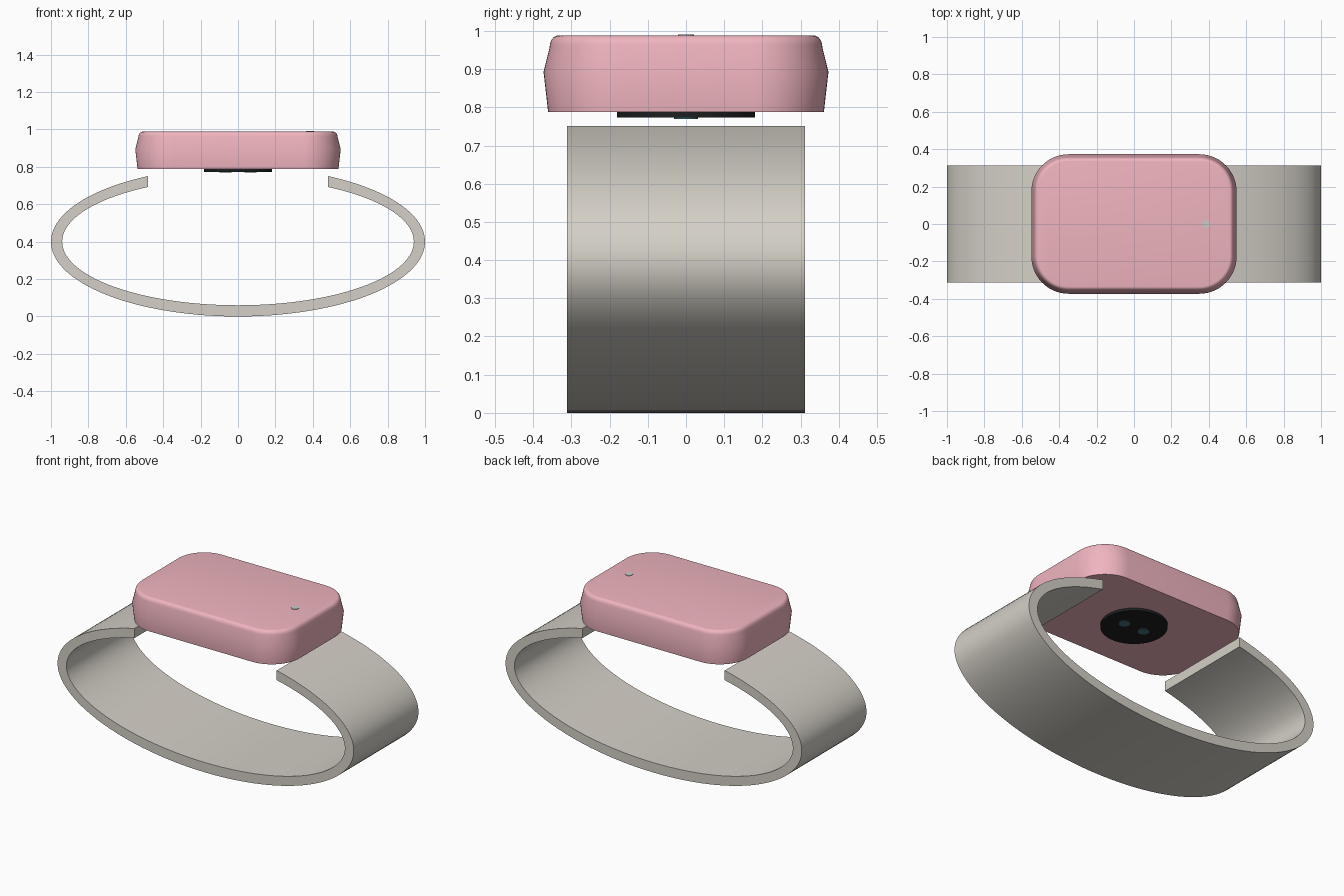
import bpy, bmesh
from math import pi, cos, sin, acos

if "Cube" in bpy.data.objects:
    bpy.data.objects.remove(bpy.data.objects["Cube"])


def material(name, rgb):
    m = bpy.data.materials.new(name)
    m.diffuse_color = (*rgb, 1)
    m.use_nodes = True
    m.node_tree.nodes["Principled BSDF"].inputs["Base Color"].default_value = m.diffuse_color
    return m


pink = material("pink_shell", (0.87, 0.46, 0.52))
stone = material("stone_strap", (0.66, 0.63, 0.57))
black = material("black_glass", (0.012, 0.013, 0.015))
teal = material("teal_lens", (0.06, 0.17, 0.22))
pale = material("pale_light", (0.7, 0.72, 0.72))


def finish(name, rings, mat, closed, angle=25):
    """Skin a list of equal-length closed rings; cap the ends or join them."""
    bm = bmesh.new()
    loops = [[bm.verts.new(p) for p in ring] for ring in rings]
    n = len(loops[0])
    for a, b in zip(loops, loops[1:]):
        for i in range(n):
            j = (i + 1) % n
            bm.faces.new((a[i], a[j], b[j], b[i]))
    if closed:
        bm.faces.new(loops[0])
        bm.faces.new(loops[-1])
    bmesh.ops.recalc_face_normals(bm, faces=bm.faces)
    mesh = bpy.data.meshes.new(name)
    bm.to_mesh(mesh)
    bm.free()
    ob = bpy.data.objects.new(name, mesh)
    bpy.context.collection.objects.link(ob)
    mesh.materials.append(mat)
    bpy.context.view_layer.objects.active = ob
    ob.select_set(True)
    bpy.ops.object.shade_smooth_by_angle(angle=angle * pi / 180)
    ob.select_set(False)
    return ob


def rounded_ring(hx, hy, r, z, steps=14):
    """Rounded rectangle outline at height z."""
    pts = []
    for q, (sx, sy) in enumerate([(1, 1), (-1, 1), (-1, -1), (1, -1)]):
        for k in range(steps + 1):
            a = (q + k / steps) * pi / 2
            pts.append((sx * (hx - r) + r * cos(a), sy * (hy - r) + r * sin(a), z))
    return pts


def disc(name, x, r, z0, z1, mat, n=48):
    rings = [[(x + r * cos(2 * pi * i / n), r * sin(2 * pi * i / n), z)
              for i in range(n)] for z in (z0, z1)]
    return finish(name, rings, mat, True)


# Strap: open elliptical band with vertical cut ends
gap, half_w, steps = 0.48, 0.312, 96
rings = []
for i in range(steps + 1):
    pair = []
    for rx, rz in ((1.0, 0.4), (0.94, 0.34)):
        t0 = acos(gap / rx)
        t = t0 - (pi + 2 * t0) * i / steps
        pair.append((rx * cos(t), 0.4 + rz * sin(t)))
    (xo, zo), (xi, zi) = pair
    rings.append([(xo, -half_w, zo), (xo, half_w, zo),
                  (xi, half_w, zi), (xi, -half_w, zi)])
finish("strap", rings, stone, True)

# Case: tapered both ways from a waist line, with a rounded top rim
R, HX, HY = 0.2, 0.549, 0.373
profile = [(0.012, 0.788), (0.0, 0.893), (0.016, 0.957)]
profile += [(0.038 - 0.022 * cos(a) , 0.957 + 0.031 * sin(a))
            for a in [pi / 2 * k / 6 for k in range(1, 7)]]
finish("case", [rounded_ring(HX - d, HY - d, R - d, z) for d, z in profile],
       pink, True)

# Underside sensor window with two lenses, and the status light on top
disc("sensor_window", 0, 0.181, 0.773, 0.79, black, 64)
for side, x in (("left", -0.067), ("right", 0.067)):
    disc("sensor_lens_" + side, x, 0.031, 0.770, 0.775, teal)
disc("status_light", 0.385, 0.021, 0.985, 0.991, pale)
